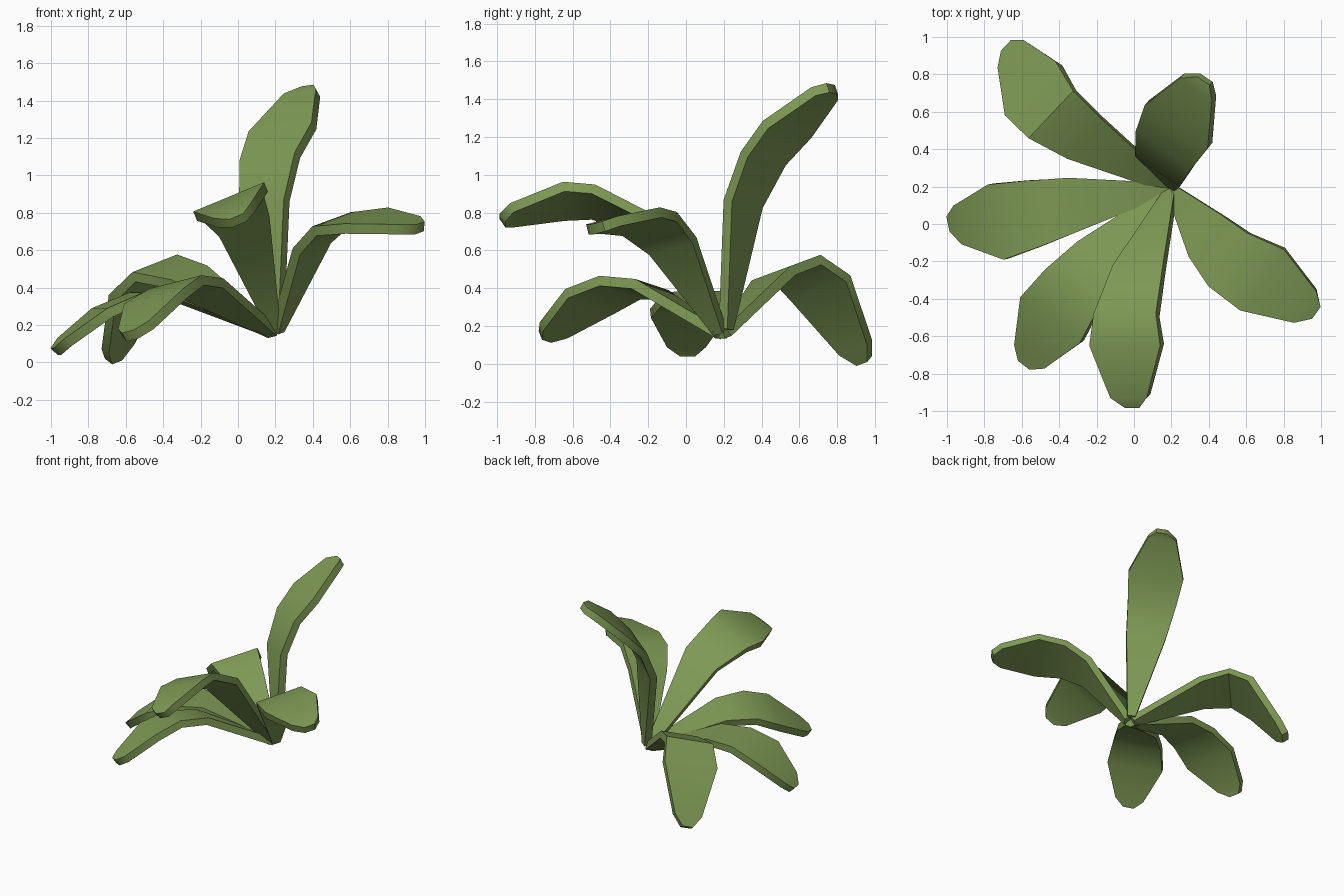
import bpy, bmesh
from mathutils import Vector

if "Cube" in bpy.data.objects:
    bpy.data.objects.remove(bpy.data.objects["Cube"])

green = bpy.data.materials.new("leaf_green")
green.diffuse_color = (0.21, 0.32, 0.09, 1)
green.use_nodes = True
green.node_tree.nodes["Principled BSDF"].inputs["Base Color"].default_value = green.diffuse_color

BASE = (0.19, 0.19, 0.185)                        # all leaves meet here
WIDTHS = (0.06, 0.29, 0.36, 0.41, 0.21, 0.08)     # shared leaf outline
THICK = 0.055


def leaf(name, side, spine):
    """Thick blade swept along a bent spine; side is the blade's cross direction."""
    side = Vector(side).normalized()
    pts = [Vector(p) for p in (BASE, *spine)]
    bm = bmesh.new()
    rings = []
    for i, (p, w) in enumerate(zip(pts, WIDTHS)):
        tangent = pts[min(i + 1, len(pts) - 1)] - pts[max(i - 1, 0)]
        down = -tangent.cross(side).normalized() * THICK
        half = side * w / 2
        rings.append([bm.verts.new(v) for v in
                      (p - half, p + half, p + half + down, p - half + down)])
    for a, b in zip(rings, rings[1:]):
        for k in range(4):
            n = (k + 1) % 4
            bm.faces.new((a[k], a[n], b[n], b[k]))
    bm.faces.new(rings[0])
    bm.faces.new(rings[-1])
    bmesh.ops.recalc_face_normals(bm, faces=bm.faces)
    me = bpy.data.meshes.new(name)
    bm.to_mesh(me)
    bm.free()
    me.materials.append(green)
    ob = bpy.data.objects.new(name, me)
    bpy.context.collection.objects.link(ob)
    bpy.ops.object.select_all(action='DESELECT')
    bpy.context.view_layer.objects.active = ob
    ob.select_set(True)
    bpy.ops.object.shade_smooth_by_angle(angle=0.8)


# tall upright leaf
leaf("upright_leaf", (-0.82, 0.56, -0.12),
     [(0.125, 0.28, 0.85), (0.155, 0.39, 1.10), (0.225, 0.52, 1.26),
      (0.33, 0.72, 1.45), (0.37, 0.765, 1.48)])
# arching leaves
leaf("front_leaf", (0.92, 0, 0.38),
     [(0.02, -0.22, 0.76), (-0.05, -0.48, 0.88), (-0.05, -0.65, 0.885),
      (-0.03, -0.93, 0.81), (-0.01, -0.985, 0.78)])
leaf("right_leaf", (0.57, 0.79, 0.21),
     [(0.375, -0.06, 0.64), (0.50, -0.19, 0.765), (0.685, -0.30, 0.785),
      (0.915, -0.445, 0.76), (0.975, -0.475, 0.745)])
# drooping leaves
leaf("front_left_leaf", (0.77, -0.60, 0.20),
     [(-0.19, -0.18, 0.42), (-0.335, -0.35, 0.43), (-0.45, -0.515, 0.355),
      (-0.56, -0.71, 0.20), (-0.59, -0.755, 0.165)])
leaf("left_leaf", (0.2, -0.96, 0),
     [(-0.32, 0.105, 0.385), (-0.54, 0.055, 0.375), (-0.74, 0.01, 0.29),
      (-0.945, -0.005, 0.13), (-0.995, 0, 0.075)])
leaf("back_left_leaf", (-0.66, -0.70, -0.26),
     [(-0.26, 0.45, 0.48), (-0.445, 0.585, 0.53), (-0.555, 0.725, 0.415),
      (-0.66, 0.91, 0.10), (-0.685, 0.955, 0.03)])
